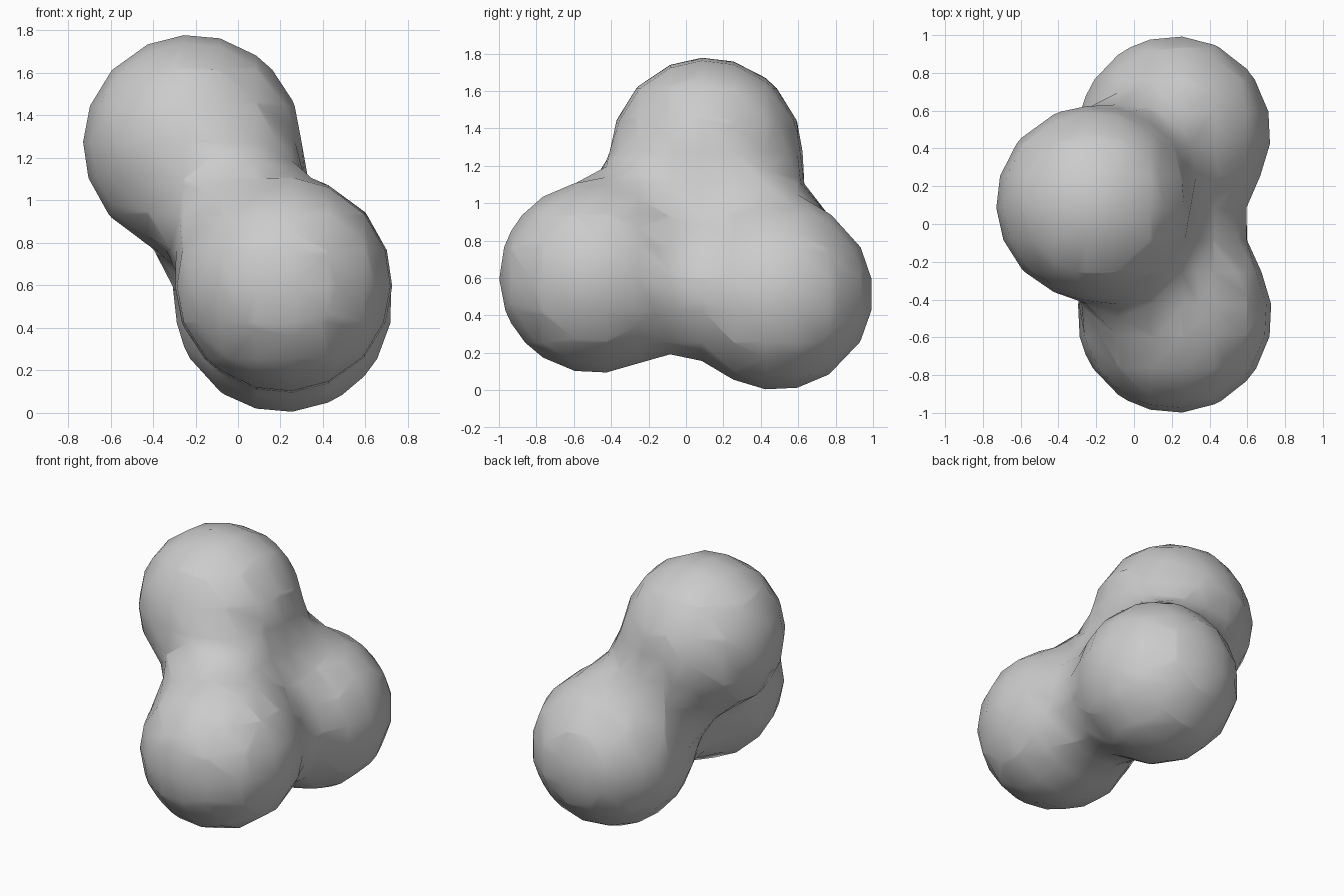
import bpy

if "Cube" in bpy.data.objects:
    bpy.data.objects.remove(bpy.data.objects["Cube"])

# Three equal soft balls that melt into each other
REACH = 0.895        # influence radius, gives a visible radius of about 0.515
CENTRES = [
    (-0.215, 0.11, 1.265),   # upper ball
    (0.215, -0.485, 0.605),  # front ball
    (0.215, 0.485, 0.515),   # rear ball
]

meta = bpy.data.metaballs.new("blob_cluster")
meta.resolution = meta.render_resolution = 0.17
meta.threshold = 0.6
for centre in CENTRES:
    ball = meta.elements.new(type='BALL')
    ball.co = centre
    ball.radius = REACH
    ball.stiffness = 2.0

blob = bpy.data.objects.new("blob_cluster", meta)
bpy.context.collection.objects.link(blob)

# Turn the blended surface into a smooth-shaded mesh
bpy.context.view_layer.update()
bpy.ops.object.select_all(action='DESELECT')
blob.select_set(True)
bpy.context.view_layer.objects.active = blob
bpy.ops.object.convert(target='MESH')
blob = bpy.context.view_layer.objects.active
blob.name = "blob_cluster"
bpy.ops.object.shade_smooth()
